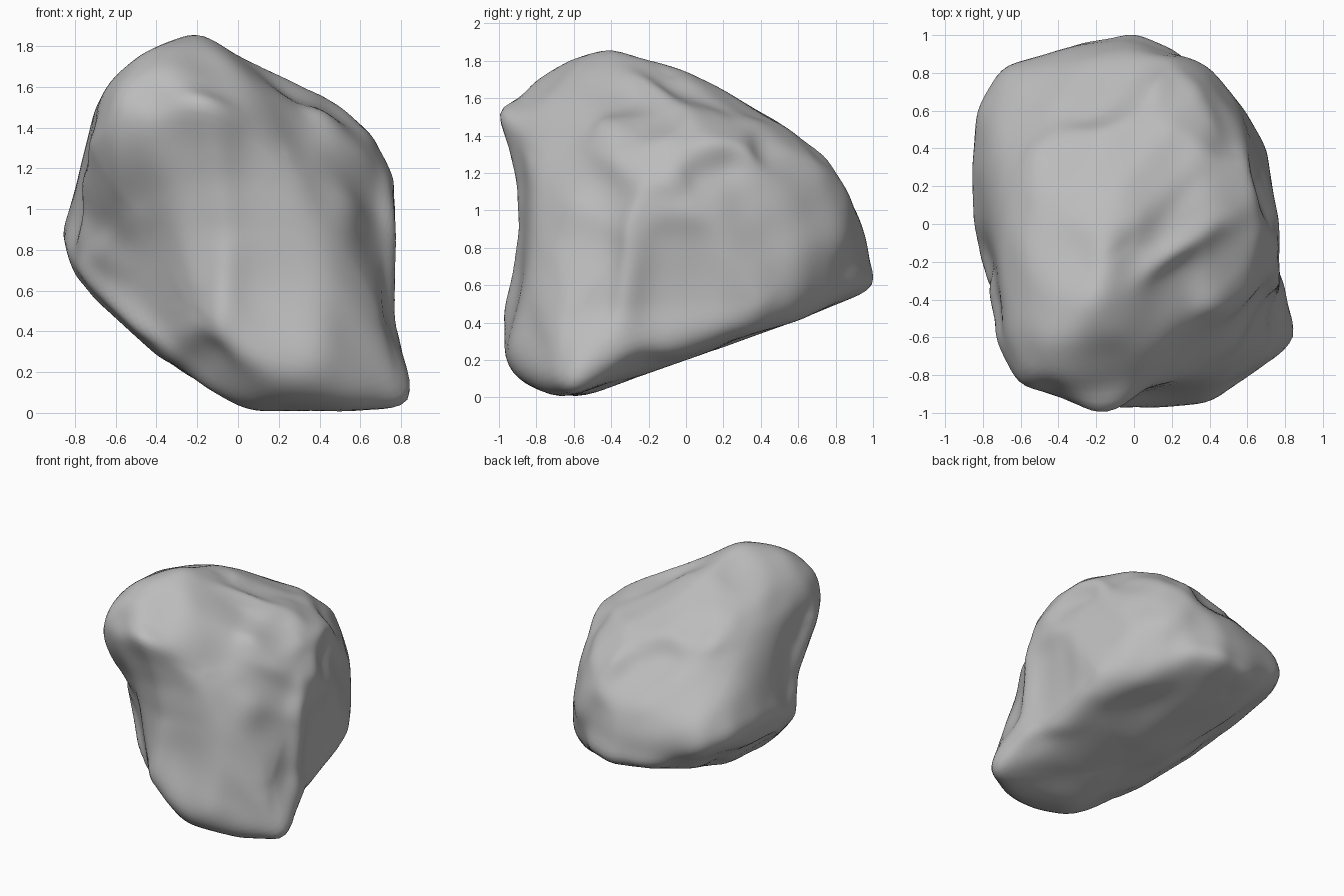
import bpy, bmesh, math
from mathutils import Vector

if "Cube" in bpy.data.objects:
    bpy.data.objects.remove(bpy.data.objects["Cube"])

N = 120                                  # angular samples per outline
CENTRE = Vector((0, -0.08, 0.9))         # star centre of the boulder
MID = Vector((0, 0, 0.93))

# Outline profiles: three straight views (units) and three angled views (1/136 units)
front = [(0, .03), (.1, .005), (.8, .03), (.86, .06), (.82, .22), (.76, .42), (.76, .6), (.78, 1), (.76, 1.15),
         (.64, 1.35), (.4, 1.53), (0, 1.75), (-.12, 1.83), (-.2, 1.86), (-.3, 1.84), (-.5, 1.73), (-.6, 1.65),
         (-.7, 1.5), (-.75, 1.3), (-.8, 1.1), (-.87, .87), (-.82, .68), (-.7, .53), (-.4, .24), (-.1, .08)]
right = [(-1, 1.5), (-.95, 1.4), (-.9, 1.15), (-.89, .9), (-.92, .65), (-.97, .4), (-.97, .25), (-.9, .12),
         (-.8, .05), (-.6, 0), (-.5, .02), (-.2, .13), (.2, .27), (.6, .42), (1, .59), (.96, .85), (.88, 1.08),
         (.75, 1.27), (.5, 1.46), (0, 1.72), (-.2, 1.79), (-.4, 1.86), (-.6, 1.81), (-.8, 1.68), (-.9, 1.58)]
top = [(-.7, .83), (-.3, .95), (0, 1), (.2, .92), (.4, .8), (.58, .6), (.7, .4), (.77, 0), (.77, -.2), (.86, -.55),
       (.82, -.64), (.4, -.94), (.1, -.97), (-.2, -1), (-.6, -.84), (-.7, -.6), (-.77, -.3), (-.85, 0),
       (-.86, .3), (-.83, .6)]
front_right = [(-38, 107), (-78, 101), (-108, 85), (-130, 65), (-135, 45), (-128, 23), (-110, -7), (-104, -37),
               (-99, -72), (-90, -102), (-73, -127), (-53, -149), (2, -163), (45, -166), (52, -157), (59, -133),
               (74, -107), (97, -79), (109, -57), (112, -27), (112, 8), (104, 41), (90, 67), (67, 86),
               (17, 100), (-23, 106)]
back_left = [(54, 130), (89, 126), (114, 115), (129, 98), (135, 78), (131, 53), (120, 23), (111, -2), (109, -42),
             (99, -65), (79, -80), (49, -90), (4, -96), (-36, -96), (-74, -91), (-101, -75), (-112, -57),
             (-112, -27), (-106, 8), (-96, 41), (-78, 64), (-56, 79), (4, 107)]
below = [(-4, 100), (26, 97), (56, 85), (91, 58), (116, 36), (138, 19), (147, -4), (136, -22), (101, -52),
         (56, -85), (6, -115), (-24, -128), (-49, -139), (-69, -142), (-99, -136), (-124, -124), (-136, -109),
         (-144, -97), (-129, -57), (-116, -22), (-106, 23), (-96, 51), (-79, 73), (-49, 92)]
# Points the surface passes through, with a width: crease, then the three tips
anchors = [((.15, -.66, 1.53), .2), ((.3, -.65, 1.33), .2), ((.54, -.64, 1.0), .2),
           ((-.2, -.99, 1.48), .1), ((.85, -.58, .05), .08), ((0, 1, .59), .08)]


def polar(points):
    """Radius of a closed outline around (0, 0) for N directions."""
    table = []
    for i in range(N):
        t = 2 * math.pi * i / N
        c, s, best = math.cos(t), math.sin(t), 0
        for (x1, y1), (x2, y2) in zip(points, points[1:] + points[:1]):
            h1, h2 = y1 * c - x1 * s, y2 * c - x2 * s
            if (h1 <= 0) != (h2 <= 0):
                k = h1 / (h1 - h2)
                best = max(best, (x1 + k * (x2 - x1)) * c + (y1 + k * (y2 - y1)) * s)
        table.append(max(best, 0.2))
    return table


# Boulder: a ball whose vertices move along fixed directions
bm = bmesh.new()
bmesh.ops.create_icosphere(bm, subdivisions=6, radius=1)
bm.verts.ensure_lookup_table()
dirs = [v.co.normalized() for v in bm.verts]
links = [[e.other_vert(v).index for e in v.link_edges] for v in bm.verts]


def view(points, azimuth, elevation, pivot, scale=1.0):
    """Outline plus the projection of every direction in that view."""
    a, e = math.radians(azimuth), math.radians(elevation)
    d = Vector((math.sin(a) * math.cos(e), -math.cos(a) * math.cos(e), math.sin(e)))
    u = Vector((math.cos(a), math.sin(a), 0))
    v = d.cross(u)
    o = CENTRE - pivot
    outline = polar([(x * scale - o.dot(u), y * scale - o.dot(v)) for x, y in points])
    proj = []
    for n in dirs:
        x, y = n.dot(u), n.dot(v)
        f = (math.atan2(y, x) / (2 * math.pi) % 1) * N
        j = int(f) % N
        k = f - int(f)
        proj.append((math.hypot(x, y), j, k, outline[j] * (1 - k) + outline[(j + 1) % N] * k))
    return proj


ZERO = Vector((0, 0, 0))
views = [view(front, 0, 0, ZERO), view(right, 90, 0, ZERO), view(top, 0, 90, ZERO),
         view(front_right, 35, 25, MID, 1 / 136), view(back_left, 215, 25, MID, 1 / 136),
         view(below, 140, -30, MID, 1 / 136)]

# Start from a soft minimum of all outlines
P = 14
radii = [sum((w[i][0] / w[i][3]) ** P for w in views) ** (-1 / P) for i in range(len(dirs))]


def relax(r, passes):
    for _ in range(passes):
        r = [0.5 * r[i] + 0.5 * sum(r[j] for j in near) / len(near) for i, near in enumerate(links)]
    return r


def fit_outline(r, w):
    """Scale the vertices near the rim so that the rim meets the outline."""
    reach = [0.0] * N
    for (m, j, k, b), q in zip(w, r):
        j = (j + (k > 0.5)) % N
        reach[j] = max(reach[j], m * q / b)
    reach = [(reach[i - 1] + 2 * reach[i] + reach[(i + 1) % N]) / 4 for i in range(N)]
    out = []
    for (m, j, k, b), q in zip(w, r):
        g = reach[j] * (1 - k) + reach[(j + 1) % N] * k
        t = min(1, max(0, (m * q / (b * g) - 0.88) / 0.12))
        t = t * t * (3 - 2 * t)
        out.append(q * (1 + t * (min(1.15, max(0.87, 1 / g)) - 1)))
    return out


def fit_anchors(r):
    for p, width in anchors:
        q = Vector(p) - CENTRE
        d = q.normalized()
        near = max(range(len(dirs)), key=lambda i: dirs[i].dot(d))
        depth = q.length - r[near]
        r = [x + depth * math.exp(-((e - d).length / width) ** 2) for x, e in zip(r, dirs)]
    return r


# Alternate between smoothing and matching, with ever less smoothing
for passes in (40, 30, 24, 18, 14, 10, 8, 6, 5, 4, 3):
    radii = relax(radii, passes)
    for w in views:
        radii = fit_outline(radii, w)
    radii = fit_anchors(radii)
radii = relax(radii, 2)

for v, d, r in zip(bm.verts, dirs, radii):
    v.co = CENTRE + d * r
    v.co.z = max(v.co.z, 0)

mesh = bpy.data.meshes.new("boulder")
bm.to_mesh(mesh)
bm.free()
for f in mesh.polygons:
    f.use_smooth = True
stone = bpy.data.materials.new("grey stone")
stone.diffuse_color = (0.5, 0.5, 0.5, 1)
stone.use_nodes = True
stone.node_tree.nodes["Principled BSDF"].inputs["Base Color"].default_value = stone.diffuse_color
mesh.materials.append(stone)
bpy.context.collection.objects.link(bpy.data.objects.new("boulder", mesh))
